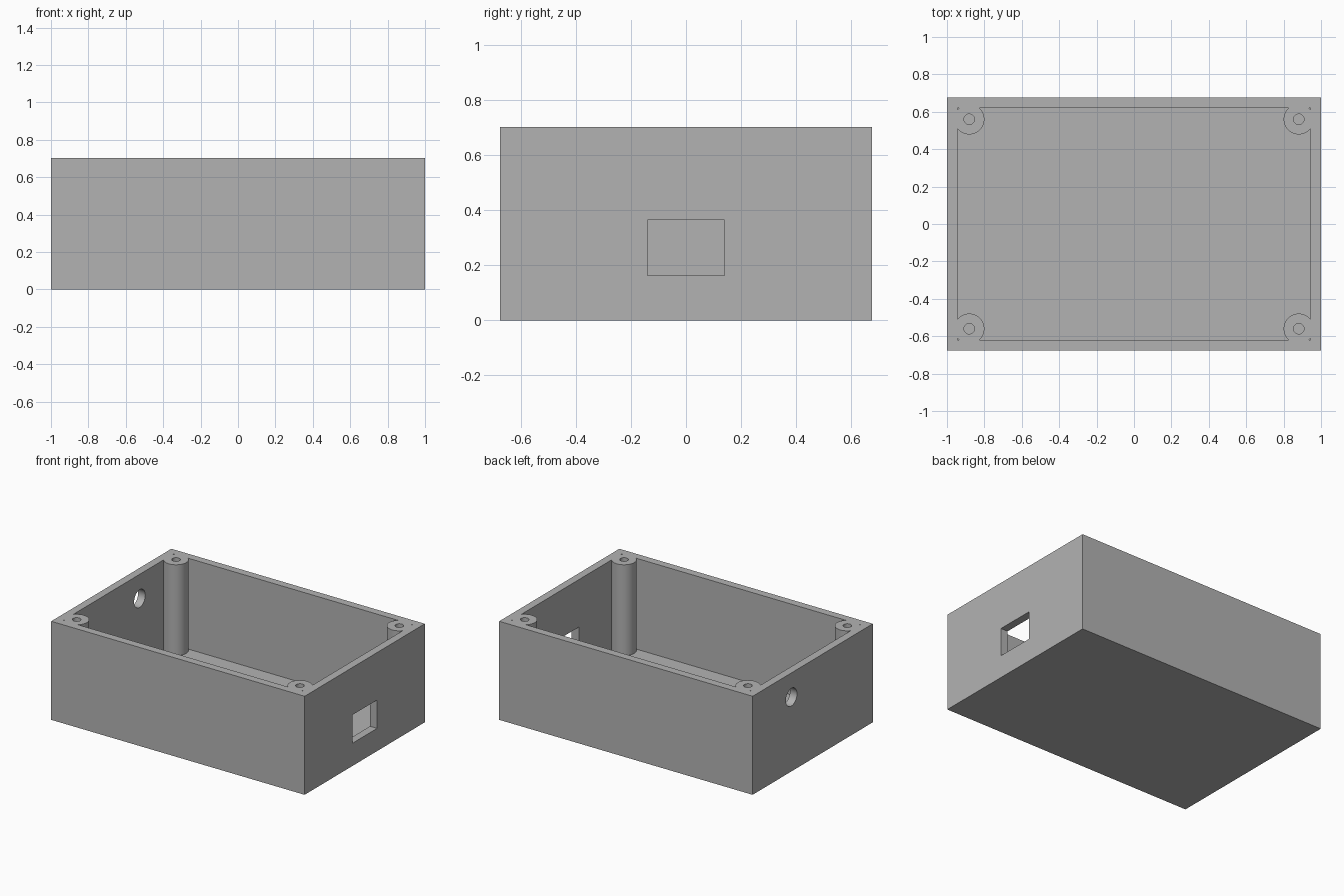
import bpy
import math

default = bpy.data.objects.get("Cube")
if default:
    bpy.data.objects.remove(default, do_unlink=True)

# Overall dimensions
HX, HY, HEIGHT = 1.0, 0.677, 0.703
WALL, FLOOR = 0.056, 0.055
POST_X, POST_Y, POST_R, SCREW_R = 0.881, 0.56, 0.081, 0.028
OVER = HEIGHT + 0.1


def box(name, x0, x1, y0, y1, z0, z1):
    bpy.ops.mesh.primitive_cube_add(
        size=1, location=((x0 + x1) / 2, (y0 + y1) / 2, (z0 + z1) / 2))
    ob = bpy.context.object
    ob.name = name
    ob.scale = (x1 - x0, y1 - y0, z1 - z0)
    bpy.ops.object.transform_apply(location=True, rotation=True, scale=True)
    return ob


def rod(name, radius, length, centre, rotation=(0, 0, 0)):
    bpy.ops.mesh.primitive_cylinder_add(
        vertices=48, radius=radius, depth=length, location=centre, rotation=rotation)
    ob = bpy.context.object
    ob.name = name
    bpy.ops.object.transform_apply(location=True, rotation=True, scale=True)
    return ob


def cut(target, cutter):
    """Subtract the cutter from the target, then discard the cutter."""
    cutter.hide_render = True
    mod = target.modifiers.new("cut", 'BOOLEAN')
    mod.operation = 'DIFFERENCE'
    mod.solver = 'EXACT'
    mod.object = cutter
    bpy.ops.object.select_all(action='DESELECT')
    target.select_set(True)
    bpy.context.view_layer.objects.active = target
    bpy.ops.object.modifier_apply(modifier=mod.name)
    bpy.data.objects.remove(cutter, do_unlink=True)


corners = [(sx * POST_X, sy * POST_Y) for sx in (-1, 1) for sy in (-1, 1)]

# Solid block and the inner cavity, which leaves the corner posts standing
enclosure = box("enclosure", -HX, HX, -HY, HY, 0, HEIGHT)
cavity = box("cavity_cutter", WALL - HX, HX - WALL, WALL - HY, HY - WALL, FLOOR, OVER)
for x, y in corners:
    cut(cavity, rod("post_cutter", POST_R, 2 * OVER, (x, y, HEIGHT / 2)))
cut(enclosure, cavity)

# Blind screw holes in the posts
for x, y in corners:
    cut(enclosure, rod("screw_hole_cutter", SCREW_R, OVER - FLOOR, (x, y, (OVER + FLOOR) / 2)))

# Rectangular port in the left wall, round cable hole in the right wall
cut(enclosure, box("port_cutter", HX - 2 * WALL, HX + WALL, -0.14, 0.14, 0.162, 0.364))
cut(enclosure, rod("cable_hole_cutter", 0.063, 3 * WALL, (-HX + WALL / 2, 0.24, 0.53),
                   (0, math.pi / 2, 0)))

# Single grey plastic
grey = bpy.data.materials.new("grey_plastic")
grey.use_nodes = True
colour = (0.45, 0.45, 0.45, 1)
grey.diffuse_color = colour
grey.node_tree.nodes["Principled BSDF"].inputs["Base Color"].default_value = colour
enclosure.data.materials.clear()
enclosure.data.materials.append(grey)

bpy.ops.object.select_all(action='DESELECT')
enclosure.select_set(True)
bpy.context.view_layer.objects.active = enclosure
bpy.ops.object.shade_smooth_by_angle(angle=math.radians(30))
